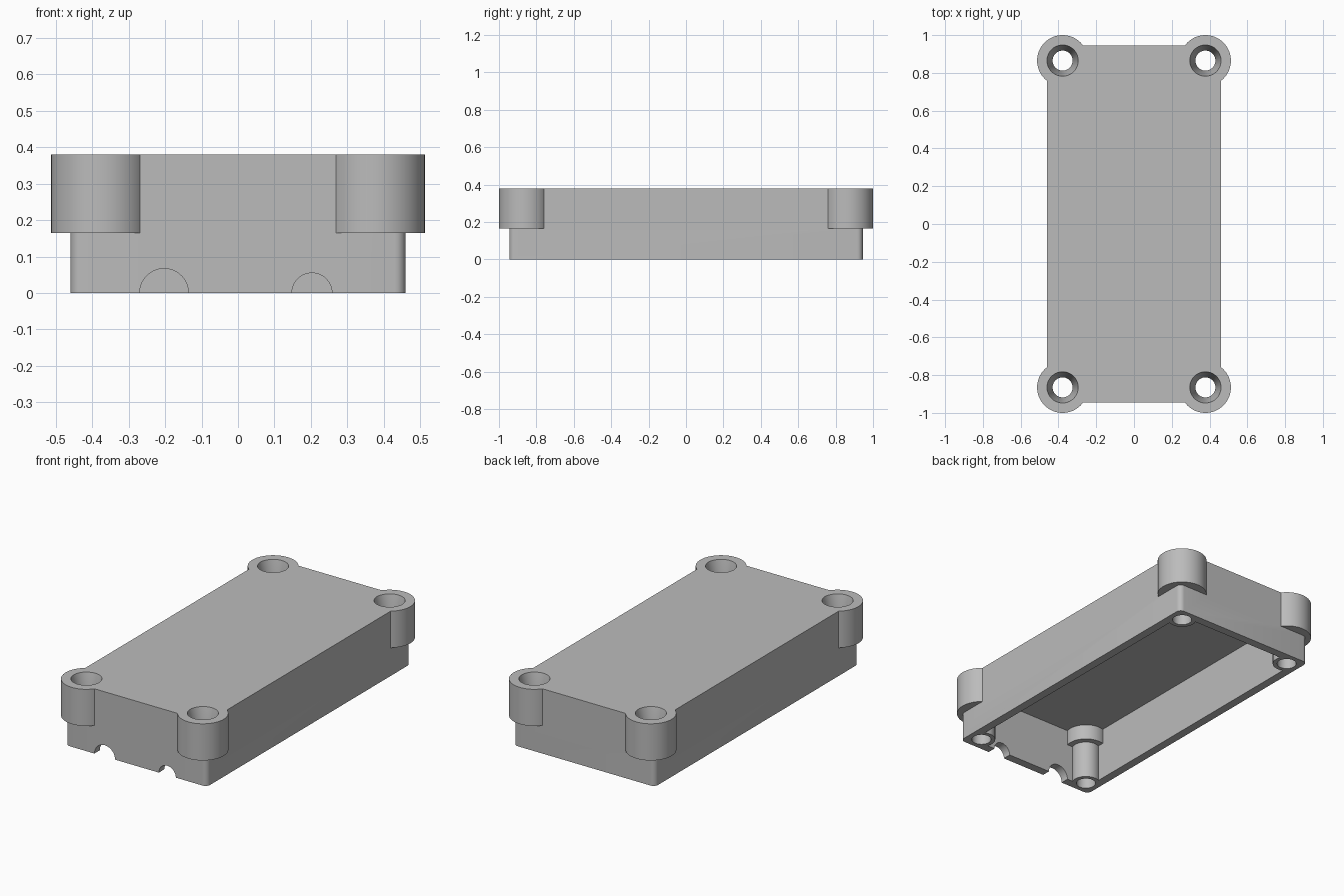
import bpy, bmesh, math
from mathutils import Matrix

if "Cube" in bpy.data.objects:
    bpy.data.objects.remove(bpy.data.objects["Cube"])

HX, HY, TOP = 0.46, 0.945, 0.38      # half width, half depth, height
WALL, CEILING = 0.05, 0.31
CORNERS = [(sx * 0.378, sy * 0.865) for sx in (-1, 1) for sy in (-1, 1)]

grey = bpy.data.materials.new("plain grey")
grey.use_nodes = True
colour = (0.5, 0.5, 0.5, 1)
grey.diffuse_color = colour
grey.node_tree.nodes["Principled BSDF"].inputs["Base Color"].default_value = colour


def finish(bm, name):
    mesh = bpy.data.meshes.new(name)
    bmesh.ops.recalc_face_normals(bm, faces=bm.faces)
    bm.to_mesh(mesh)
    bm.free()
    obj = bpy.data.objects.new(name, mesh)
    bpy.context.collection.objects.link(obj)
    mesh.materials.append(grey)
    return obj


def box(name, hx, hy, z0, z1, radius=0):
    bm = bmesh.new()
    bmesh.ops.create_cube(bm, size=1)
    bmesh.ops.scale(bm, vec=(2 * hx, 2 * hy, z1 - z0), verts=bm.verts)
    bmesh.ops.translate(bm, vec=(0, 0, (z0 + z1) / 2), verts=bm.verts)
    if radius:
        upright = [e for e in bm.edges
                   if abs(e.verts[0].co.z - e.verts[1].co.z) > 0.01]
        bmesh.ops.bevel(bm, geom=upright, offset=radius, segments=6,
                        profile=0.5, affect='EDGES')
    return finish(bm, name)


def cone(name, x, y, z0, z1, r0, r1):
    bm = bmesh.new()
    bmesh.ops.create_cone(bm, cap_ends=True, segments=64, radius1=r0,
                          radius2=r1, depth=z1 - z0,
                          matrix=Matrix.Translation((x, y, (z0 + z1) / 2)))
    return finish(bm, name)


def combine(target, tool, operation):
    mod = target.modifiers.new("combine", 'BOOLEAN')
    mod.object, mod.operation, mod.solver = tool, operation, 'EXACT'
    bpy.context.view_layer.objects.active = target
    bpy.ops.object.modifier_apply(modifier=mod.name)
    bpy.data.objects.remove(tool)


# Outer shell with round corner bosses
lid = box("enclosure_lid", HX, HY, 0, TOP, 0.03)
for x, y in CORNERS:
    combine(lid, cone("boss", x, y, 0.165, TOP, 0.135, 0.135), 'UNION')

# Open cavity below
combine(lid, box("cavity", HX - WALL, HY - WALL, -0.1, CEILING), 'DIFFERENCE')

# Stepped screw posts, with tapered screw holes
for x, y in CORNERS:
    combine(lid, cone("post", x, y, 0, 0.35, 0.077, 0.077), 'UNION')
    combine(lid, cone("post_head", x, y, 0.22, 0.35, 0.112, 0.112), 'UNION')
for x, y in CORNERS:
    combine(lid, cone("screw_hole", x, y, -0.1, 0.5, 0.053, 0.053), 'DIFFERENCE')
    combine(lid, cone("screw_seat", x, y, 0.25, TOP + 0.01, 0.053, 0.085), 'DIFFERENCE')

# Cable notches in the front wall
for x, radius in ((-0.203, 0.067), (0.203, 0.055)):
    notch = cone("notch", 0, 0, -0.06, 0.06, radius, radius)
    notch.data.transform(Matrix.Translation((x, -HY + WALL / 2, 0))
                         @ Matrix.Rotation(math.pi / 2, 4, 'X'))
    combine(lid, notch, 'DIFFERENCE')

# Smooth the curved walls, keep edges sharp
bpy.ops.object.select_all(action='DESELECT')
lid.select_set(True)
bpy.context.view_layer.objects.active = lid
bpy.ops.object.shade_smooth_by_angle(angle=math.radians(30))
